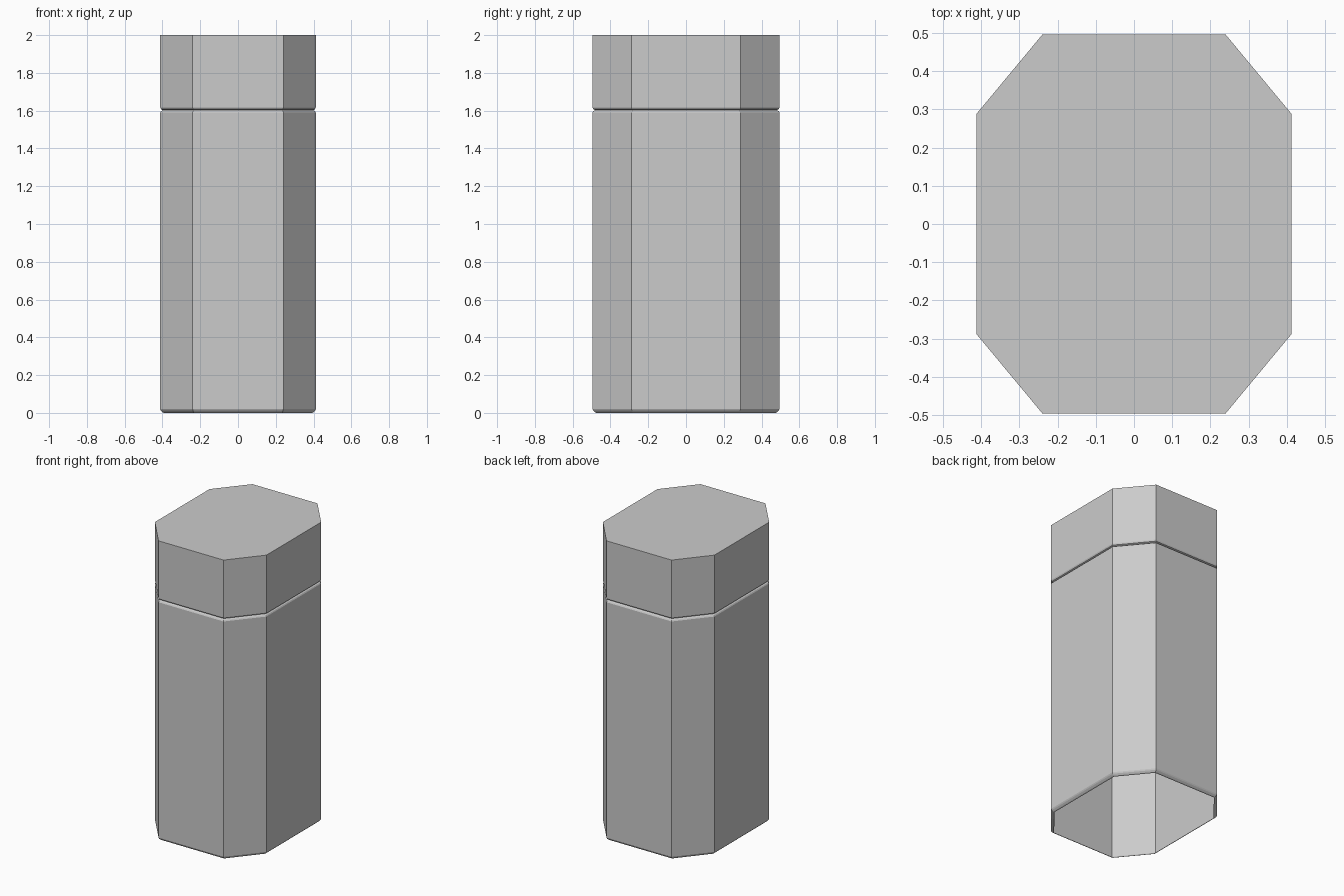
import bpy, bmesh

if "Cube" in bpy.data.objects:
    bpy.data.objects.remove(bpy.data.objects["Cube"])


def octagon(inset, z):
    """Ring of a rectangle with cut corners, shrunk by inset."""
    x, y = 0.412 - inset, 0.495 - inset
    cx, cy = 0.24 - inset * 0.4, 0.288 - inset * 0.4
    return [(cx, -y, z), (x, -cy, z), (x, cy, z), (cx, y, z),
            (-cx, y, z), (-x, cy, z), (-x, -cy, z), (-cx, -y, z)]


def shell(name, profile, cap_top=False):
    """Loft octagon rings through (inset, z) pairs, open at the bottom."""
    bm = bmesh.new()
    rings = [[bm.verts.new(p) for p in octagon(i, z)] for i, z in profile]
    for a, b in zip(rings, rings[1:]):
        for k in range(8):
            n = (k + 1) % 8
            bm.faces.new((a[k], a[n], b[n], b[k]))
    if cap_top:
        bm.faces.new(rings[-1])
    mesh = bpy.data.meshes.new(name)
    bm.to_mesh(mesh)
    bm.free()
    obj = bpy.data.objects.new(name, mesh)
    bpy.context.collection.objects.link(obj)
    return obj


# Hollow body: rounded bottom rim, straight sides, rounded shoulder
shell("body", [(0.020, 0.0), (0.013, 0.003), (0.004, 0.012), (0.0, 0.02),
               (0.0, 1.59), (0.004, 1.597), (0.015, 1.603)])

# Lid: rounded lower rim above the groove, flat top
shell("lid", [(0.015, 1.603), (0.004, 1.608), (0.0, 1.617), (0.0, 2.0)],
      cap_top=True)
